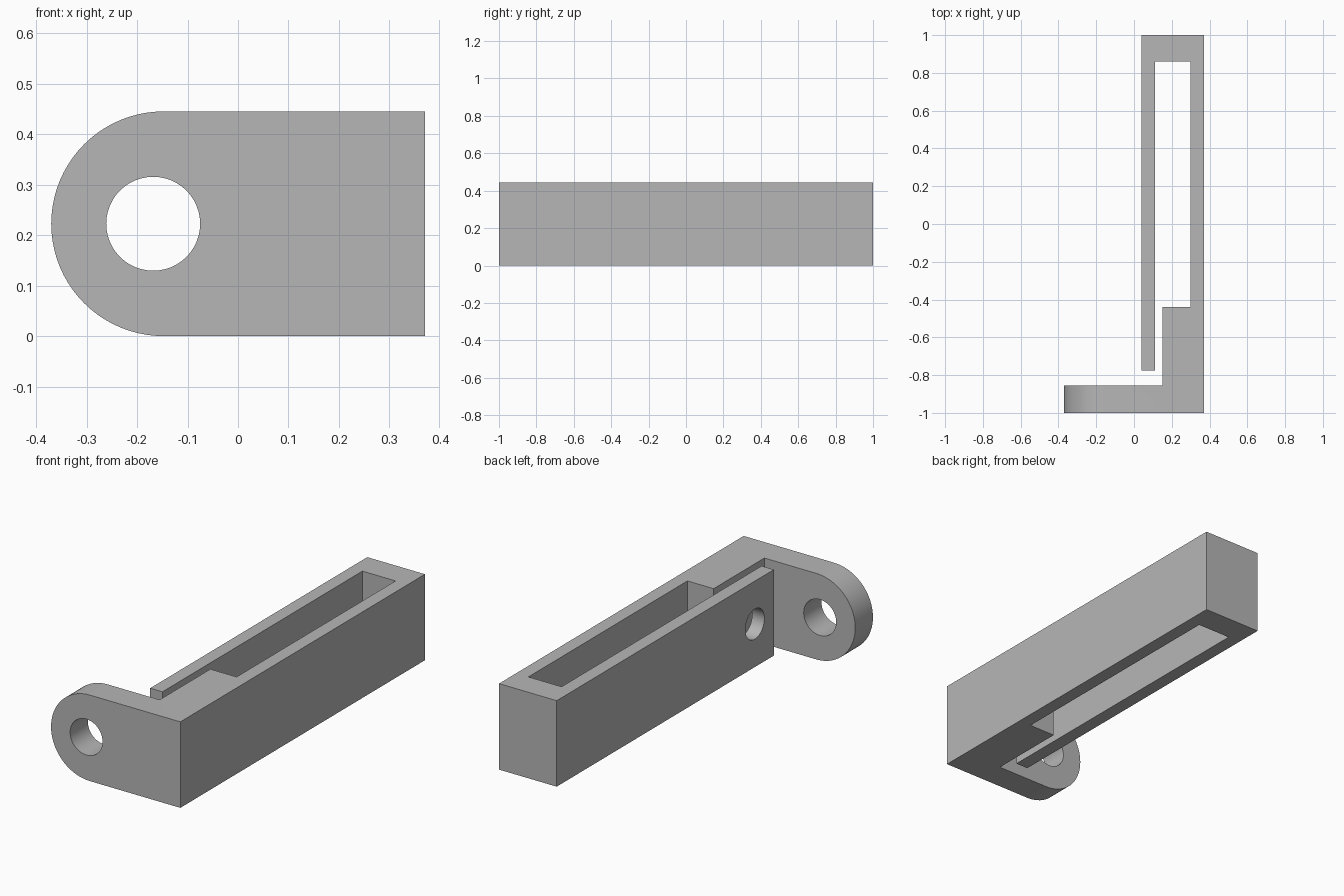
import bpy
import bmesh
from math import sin, cos, pi
from mathutils import Vector

cube = bpy.data.objects.get("Cube")
if cube:
    bpy.data.objects.remove(cube)

HEIGHT = 0.445
MID = HEIGHT / 2

grey = bpy.data.materials.new("plain grey")
grey.use_nodes = True
grey.diffuse_color = (0.47, 0.47, 0.47, 1)
grey.node_tree.nodes["Principled BSDF"].inputs["Base Color"].default_value = grey.diffuse_color


def prism(name, points, sweep):
    """Extrude a closed outline of 3D points along the sweep vector."""
    bm = bmesh.new()
    face = bm.faces.new([bm.verts.new(p) for p in points])
    result = bmesh.ops.extrude_face_region(bm, geom=[face])
    moved = [g for g in result["geom"] if isinstance(g, bmesh.types.BMVert)]
    bmesh.ops.translate(bm, verts=moved, vec=Vector(sweep))
    bmesh.ops.recalc_face_normals(bm, faces=bm.faces)
    mesh = bpy.data.meshes.new(name)
    bm.to_mesh(mesh)
    bm.free()
    mesh.materials.append(grey)
    obj = bpy.data.objects.new(name, mesh)
    bpy.context.collection.objects.link(obj)
    return obj


def arc(radius, start, end, steps):
    return [(radius * cos(start + (end - start) * i / steps),
             radius * sin(start + (end - start) * i / steps)) for i in range(steps + 1)]


def combine(target, cutter, operation):
    """Apply a boolean and discard the cutter."""
    cutter.hide_render = True
    bpy.context.view_layer.objects.active = target
    mod = target.modifiers.new(operation, 'BOOLEAN')
    mod.operation, mod.object, mod.solver = operation, cutter, 'EXACT'
    bpy.ops.object.modifier_apply(modifier=mod.name)
    bpy.data.objects.remove(cutter)


# Plan outline: lug, solid block, long wall, end bridge and thin free arm
plan = [(-0.5, -1), (0.37, -1), (0.37, 1), (0.04, 1), (0.04, -0.775), (0.11, -0.775),
        (0.11, 0.86), (0.3, 0.86), (0.3, -0.44), (0.15, -0.44), (0.15, -0.855), (-0.5, -0.855)]
bracket = prism("clamp_bracket", [(x, y, -0.1) for x, y in plan], (0, 0, HEIGHT + 0.2))

# Side profile: rounds the lug end and sets the height
lug_centre = MID - 0.37
rounded = [(lug_centre + x, MID + z) for x, z in arc(MID, pi / 2, 3 * pi / 2, 40)]
profile = rounded + [(0.5, 0), (0.5, HEIGHT)]
combine(bracket, prism("profile_cutter", [(x, -1.2, z) for x, z in profile], (0, 2.4, 0)), 'INTERSECT')

# Large hole through the lug
ring = arc(0.093, 0, 2 * pi, 48)[:-1]
combine(bracket, prism("lug_hole_cutter", [(x - 0.168, -1.1, z + MID) for x, z in ring],
                       (0, 0.3, 0)), 'DIFFERENCE')

# Small hole through the free arm
ring = arc(0.078, 0, 2 * pi, 40)[:-1]
combine(bracket, prism("arm_hole_cutter", [(0, y - 0.62, z + MID) for y, z in ring],
                       (0.13, 0, 0)), 'DIFFERENCE')

# Smooth the curved walls, keep the edges sharp
bpy.ops.object.select_all(action='DESELECT')
bracket.select_set(True)
bpy.context.view_layer.objects.active = bracket
bpy.ops.object.shade_smooth_by_angle(angle=pi / 6)
